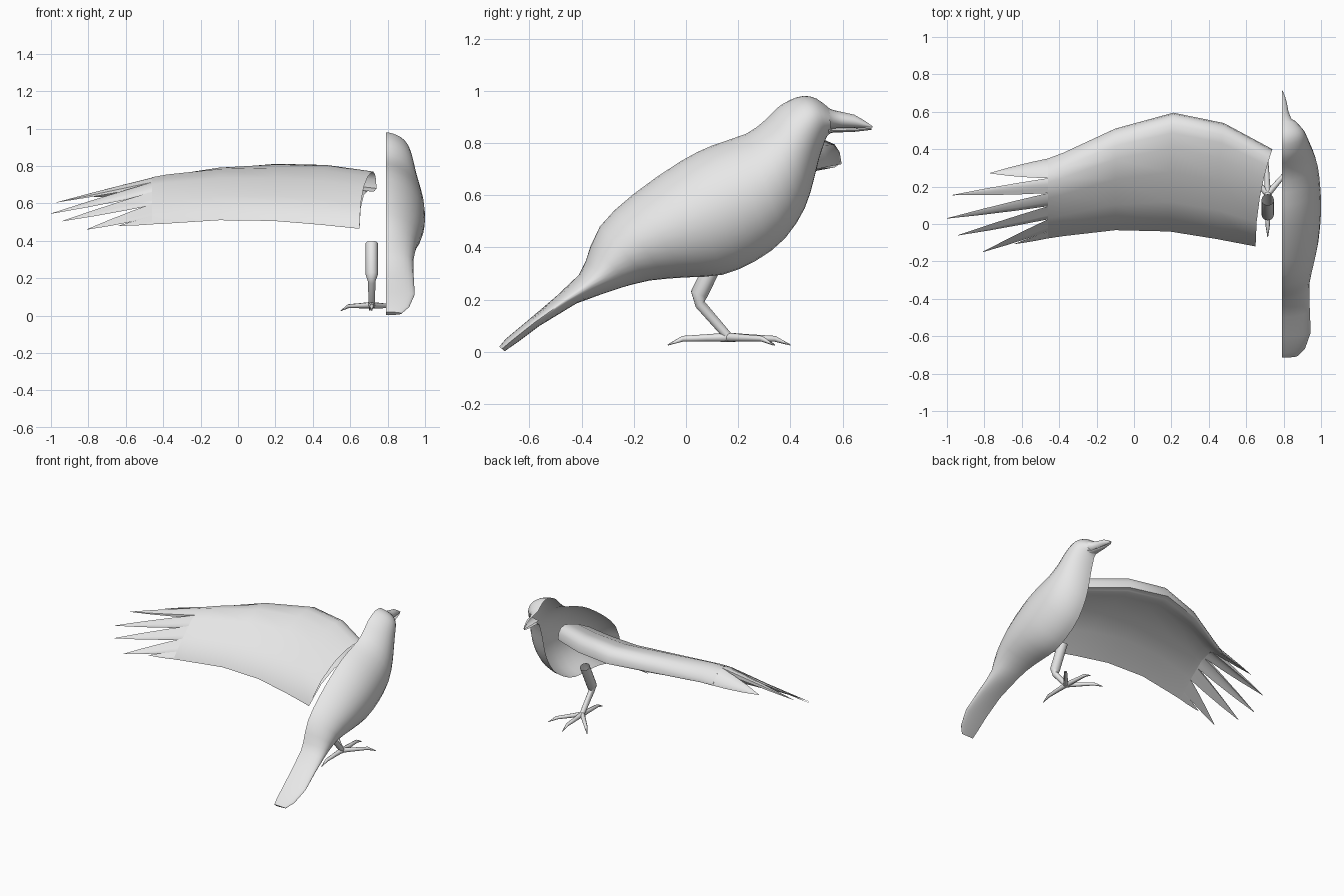
import bpy, bmesh, math
from mathutils import Vector

if "Cube" in bpy.data.objects:
    bpy.data.objects.remove(bpy.data.objects["Cube"])

grey = bpy.data.materials.new("plain_grey")
grey.diffuse_color = (0.8, 0.8, 0.8, 1)
grey.use_nodes = True
grey.node_tree.nodes["Principled BSDF"].inputs["Base Color"].default_value = grey.diffuse_color
MID = 0.79   # x of the body's open centre plane


def loft(name, rings, closed=False, caps=(False, False), angle=50):
    """Skin a list of equally long point rings."""
    bm = bmesh.new()
    rows = [[bm.verts.new(p) for p in r] for r in rings]
    n = len(rows[0])
    for a, b in zip(rows, rows[1:]):
        for i in range(n if closed else n - 1):
            j = (i + 1) % n
            bm.faces.new((a[i], a[j], b[j], b[i]))
    for cap, row in zip(caps, (rows[0], rows[-1])):
        if cap:
            bm.faces.new(row)
    bmesh.ops.remove_doubles(bm, verts=bm.verts, dist=0.0005)
    bmesh.ops.recalc_face_normals(bm, faces=bm.faces)
    me = bpy.data.meshes.new(name)
    bm.to_mesh(me)
    bm.free()
    me.materials.append(grey)
    ob = bpy.data.objects.new(name, me)
    bpy.context.collection.objects.link(ob)
    bpy.ops.object.select_all(action='DESELECT')
    ob.select_set(True)
    bpy.context.view_layer.objects.active = ob
    bpy.ops.object.shade_smooth_by_angle(angle=math.radians(angle))
    return ob


def half_ring(ty, tz, by, bz, w, n=16, ridge=1.22):
    """Half oval from a top point to a bottom point, bulging to +x, with a slight back ridge."""
    pts = []
    for i in range(n + 1):
        a = math.pi * i / n
        k = (1 - math.cos(a)) / 2
        x = w * max(0, math.sin(a)) ** (ridge if k < .5 else 1.08)
        pts.append((MID + x, ty + (by - ty) * k, tz + (bz - tz) * k))
    return pts


def midpoints(rows):
    """Insert a smooth in-between row after every row."""
    out = []
    for i in range(len(rows) - 1):
        p, a, b, q = (rows[max(0, min(len(rows) - 1, i + d))] for d in (-1, 0, 1, 2))
        out += [a, tuple((9 * (s + t) - r - u) / 16 for r, s, t, u in zip(p, a, b, q))]
    return out + [rows[-1]]


def tube(name, path, radii, sides=10, caps=(True, True)):
    """Round limb through a few points."""
    path = [Vector(p) for p in path]
    rings = []
    for i, (p, r) in enumerate(zip(path, radii)):
        d = (path[min(i + 1, len(path) - 1)] - path[max(i - 1, 0)]).normalized()
        u = (Vector((1, 0, 0)) - d * d.x).normalized()
        v = d.cross(u)
        rings.append([p + r * (u * math.cos(t) + v * math.sin(t))
                      for t in (2 * math.pi * k / sides for k in range(sides))])
    return loft(name, rings, True, caps)


# Half body: top y, z, bottom y, z, half width from tail to face
body = [(-.715, .02, -.695, .002, .085), (-.69, .05, -.64, .04, .125),
        (-.6, .125, -.56, .1, .155), (-.5, .21, -.42, .185, .15),
        (-.41, .295, -.33, .218, .147), (-.385, .345, -.25, .245, .148),
        (-.33, .48, -.14, .273, .165), (-.2, .605, 0, .285, .195),
        (-.02, .73, .14, .295, .21), (.1, .79, .27, .35, .207),
        (.23, .835, .38, .435, .193), (.3, .885, .455, .55, .17),
        (.35, .935, .49, .66, .152), (.4, .965, .51, .74, .138),
        (.45, .98, .53, .8, .122), (.5, .97, .54, .825, .1),
        (.55, .932, .555, .838, .07)]
loft("body", [half_ring(*s) for s in body[:5] + midpoints(body[5:])], caps=(True, False))

# Half beak, upper and lower parts meeting at the mouth line
upper = [(.545, .934, .545, .856, .073), (.565, .926, .565, .856, .05),
         (.6, .918, .6, .857, .036), (.645, .908, .645, .858, .028),
         (.68, .888, .68, .858, .018), (.715, .864, .715, .859, .004)]
lower = [(.545, .856, .545, .836, .07), (.565, .856, .565, .84, .046),
         (.64, .856, .64, .842, .025), (.71, .858, .71, .85, .004)]
loft("upper_beak", [half_ring(*s, n=8) for s in upper])
loft("lower_beak", [half_ring(*s, n=8) for s in lower])

# Wing: leading x, y, top z, trailing x, y, z, thickness, arch
stations = [(.74, .40, .77, .65, -.12, .47, 1, 0), (.48, .54, .805, .44, -.08, .492, 1, 0),
            (.21, .595, .815, .19, -.04, .512, 1, .1), (-.1, .51, .80, -.1, -.033, .515, .9, .4),
            (-.38, .38, .76, -.38, -.065, .495, .6, .85),
            (-.46, .35, .742, -.46, -.077, .49, .45, 1)]
# Section: distance behind the leading edge, height, thickness below, height where arched
section = [(1, 0, .02, 0), (.75, .42, .08, .45), (.5, .73, .15, .83), (.3, .91, .26, .99),
           (.17, .98, .33, .95), (.1, 1, .36, .88), (.04, .95, .29, .77),
           (.01, .85, .15, .69), (0, .72, .03, .64)]


def wing_ring(lx, ly, lz, tx, ty, tz, th, arch):
    def point(f, h):
        x = tx + (lx - tx) * (1 - f) ** 2
        return Vector((x, ly + (ty - ly) * f, tz + (lz - tz) * h))
    rows = [(f, h + (g - h) * arch, d * th) for f, h, d, g in section]
    return [point(f, h) for f, h, _ in rows] + [point(f, h - d) for f, h, d in reversed(rows)]


loft("wing", [wing_ring(*s) for s in stations], True, angle=70)

# Flight feathers fanning out of the wing end, each starting with a slice of its section
lx, ly, lz, _, ty, tz, thick, _ = stations[-1]


def slice_point(y, under):
    f = max(0, min(1, (ly - y) / (ly - ty)))
    for (f1, _, d1, h1), (f0, _, d0, h0) in zip(section, section[1:]):
        if f0 <= f <= f1:
            k = (f - f0) / (f1 - f0)
            h = h0 + (h1 - h0) * k - under * thick * (d0 + (d1 - d0) * k)
            return Vector((lx, y, tz + (lz - tz) * h))


splits = [.35, .245, .165, .095, .025, -.04, -.077]
tips = [(-.77, .272, .635), (-.97, .155, .605), (-1, .03, .545),
        (-.94, -.06, .505), (-.81, -.15, .46), (-.64, -.107, .48)]
for i, tip in enumerate(tips):
    a, b = splits[i], splits[i + 1]
    ys = [a + (b - a) * k for k in (0, .15, .4, .7, 1)]
    base = [slice_point(y, 0) for y in ys] + [slice_point(y, 1) for y in reversed(ys)]
    mid, tip = sum(base, Vector()) / len(base), Vector(tip)
    rings = []
    for t, w in ((0, 1), (.3, .78), (.65, .45), (1, .03)):
        c = mid.lerp(tip, t)
        rings.append([c + (p - mid) * w for p in base])
    loft(f"feather_{i + 1}", rings, True, (False, True))

# Leg and foot
X = .715
tube("leg", [(X, .13, .385), (X, .05, .22), (X, .054, .182), (X, .16, .06)],
     [.033, .033, .02, .017], 16, (False, True))
for name, dx, dy in (("middle_toe", -.01, .24), ("outer_toe", -.165, .18),
                     ("inner_toe", .15, .175), ("hind_toe", 0, -.23)):
    path = [(X + dx * t, .16 + dy * t, z) for t, z in
            ((-.04, .056), (.35, .053), (.75, .05), (1, .026))]
    tube(name, path, [.018, .014, .011, .002], 8)
